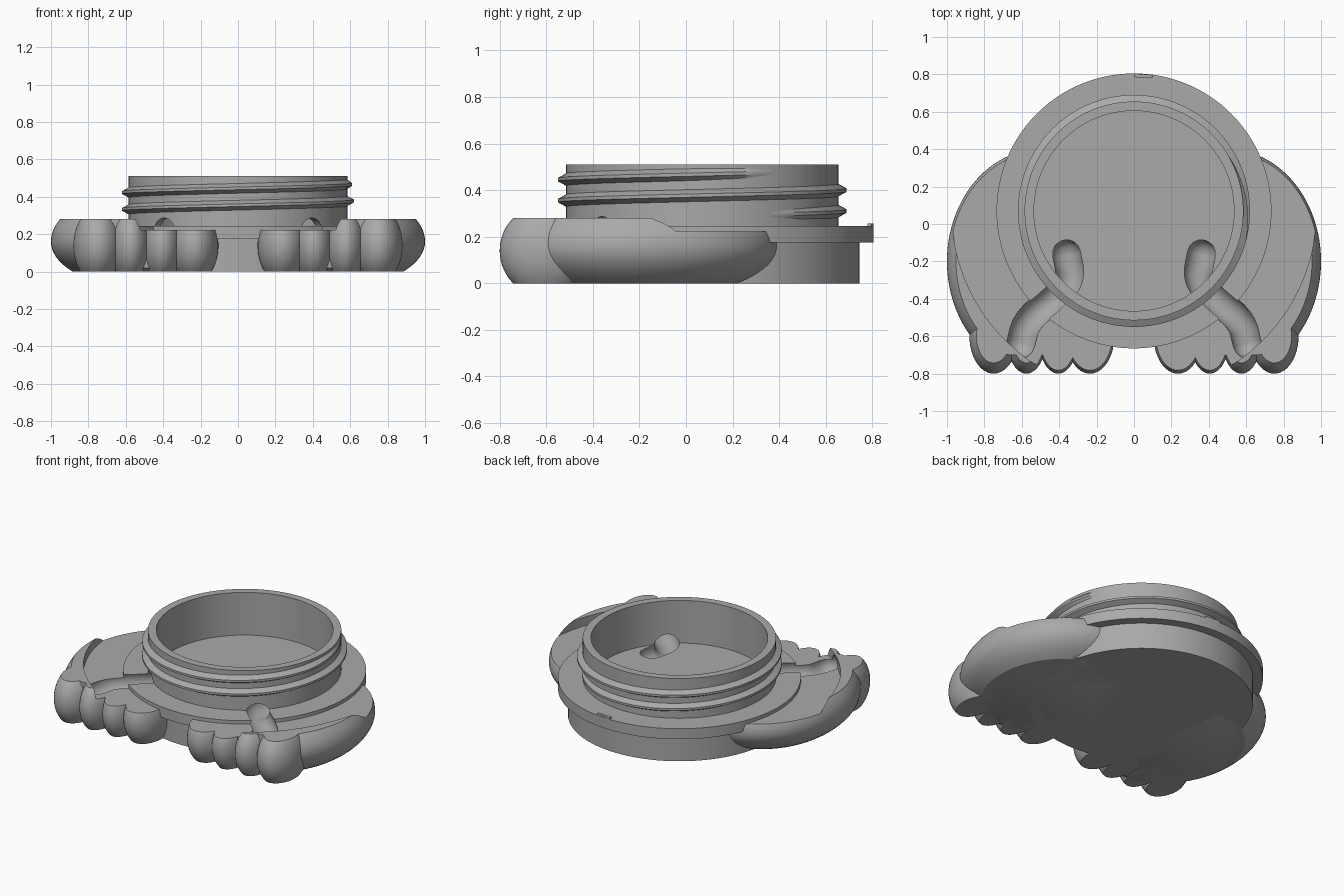
import bpy, bmesh
from math import sin, cos, pi, radians, sqrt
from mathutils import Vector

cube = bpy.data.objects.get("Cube")
if cube:
    bpy.data.objects.remove(cube, do_unlink=True)

CY = 0.07  # y of the round body's axis

grey = bpy.data.materials.new("plain grey")
grey.use_nodes = True
grey.diffuse_color = (0.4, 0.4, 0.4, 1)
grey.node_tree.nodes["Principled BSDF"].inputs["Base Color"].default_value = (0.4, 0.4, 0.4, 1)


def ellipse(cx, cy, rx, ry, z, n=96):
    return [Vector((cx + rx * cos(2 * pi * i / n), cy + ry * sin(2 * pi * i / n), z)) for i in range(n)]


def loft(name, rings, mirror=False):
    """Skin a row of equal rings into a closed solid."""
    bm = bmesh.new()
    loops = [[bm.verts.new((-p.x if mirror else p.x, p.y, p.z)) for p in r] for r in rings]
    n = len(loops[0])
    for a, b in zip(loops, loops[1:]):
        for i in range(n):
            j = (i + 1) % n
            bm.faces.new((a[i], a[j], b[j], b[i]))
    bm.faces.new(loops[0])
    bm.faces.new(loops[-1])
    bmesh.ops.recalc_face_normals(bm, faces=bm.faces)
    mesh = bpy.data.meshes.new(name)
    bm.to_mesh(mesh)
    bm.free()
    mesh.materials.append(grey)
    obj = bpy.data.objects.new(name, mesh)
    bpy.context.collection.objects.link(obj)
    return obj


def activate(obj):
    bpy.ops.object.select_all(action='DESELECT')
    obj.select_set(True)
    bpy.context.view_layer.objects.active = obj


def cut(obj, cutters):
    activate(obj)
    for c in cutters:
        mod = obj.modifiers.new("cut", 'BOOLEAN')
        mod.operation, mod.solver, mod.object = 'DIFFERENCE', 'EXACT', c
        bpy.ops.object.modifier_apply(modifier=mod.name)


def bulge(z, mid, low, high):
    """Rounded side profile: 1 at the widest height, smaller above and below."""
    return sqrt(1 - ((z - mid) / (high if z > mid else low)) ** 2)


def groove_rings(points, r, z):
    """Round-ended tube along a smoothed path."""
    pts = [Vector((x, y, z)) for x, y in points]
    for _ in range(3):
        mid = []
        for a, b in zip(pts, pts[1:]):
            mid += [a.lerp(b, 0.25), a.lerp(b, 0.75)]
        pts = [pts[0]] + mid + [pts[-1]]
    ends = [radians(d) for d in (85, 65, 45, 25)]
    first = (pts[0] - pts[1]).normalized()
    last = (pts[-1] - pts[-2]).normalized()
    path = [(pts[0] + first * r * sin(a), -first, r * cos(a)) for a in ends]
    for i, p in enumerate(pts):
        t = (pts[min(i + 1, len(pts) - 1)] - pts[max(i - 1, 0)]).normalized()
        path.append((p, t, r))
    path += [(pts[-1] + last * r * sin(a), last, r * cos(a)) for a in reversed(ends)]
    rings = []
    for p, t, rad in path:
        side, up = Vector((t.y, -t.x, 0)), Vector((0, 0, 1))
        rings.append([p + side * rad * cos(2 * pi * k / 24) + up * rad * sin(2 * pi * k / 24)
                      for k in range(24)])
    return rings


# Cutters: one groove per side, and the step in the top of the pads
route = [(0.36, -0.16), (0.335, -0.29), (0.42, -0.39), (0.575, -0.515), (0.605, -0.64)]
tube = groove_rings(route, 0.077, 0.21)
grooves = [loft("groove_cutter", tube, m) for m in (False, True)]
step = loft("step_cutter", [ellipse(0, CY, 0.975, 0.975, z, 160) for z in (0.222, 0.4)])

# Round body: base, flange, hollow neck
profile = [(0.675, 0), (0.675, 0.175), (0.735, 0.175), (0.735, 0.245),
           (0.585, 0.245), (0.585, 0.51), (0.535, 0.51), (0.535, 0.225)]
body = loft("body_with_neck", [ellipse(0, CY, r, r, z, 128) for r, z in profile])
cut(body, grooves)
parts = [body]

# Screw thread: two turns, fading in and out
thread = []
TURNS, STEPS = 2, 256
for i in range(STEPS + 1):
    f = i / STEPS
    a = radians(30) + f * TURNS * 2 * pi
    z = 0.295 + 0.09 * TURNS * f
    grow = max(0.02, min(1, f * 16, (1 - f) * 16))
    section = [(0.578, -0.03), (0.585 + 0.035 * grow, -0.007),
               (0.585 + 0.035 * grow, 0.007), (0.578, 0.03)]
    thread.append([Vector((r * cos(a), CY + r * sin(a), z + h)) for r, h in section])
parts.append(loft("screw_thread", thread))

# Side pads with four rounded fingers each
heights = [0.28 * k / 14 for k in range(15)]
fingers = [(0.75, 0.13), (0.575, 0.108), (0.405, 0.108), (0.235, 0.13)]
for mirror, side in ((False, "left"), (True, "right")):
    palm = []
    for z in heights:
        s = bulge(z, 0.16, 0.25, 0.28)
        ring = ellipse(0.5, -0.2, 0.5 * s, 0.6 * s, z, 128)
        for p in ring:
            p.y = max(p.y, -0.7)
        palm.append(ring)
    pad = [loft(side + "_palm", palm, mirror)]
    for k, (x, r) in enumerate(fingers):
        rings = []
        for z in heights:
            s = bulge(z, 0.14, 0.2, 0.2)
            rings.append(ellipse(x, -0.6, r * s, 0.2 * s, z, 48))
        pad.append(loft(f"{side}_finger_{k + 1}", rings, mirror))
    for obj in pad:
        cut(obj, [step, grooves[mirror]])
    parts += pad

# Small alignment tab at the back of the flange
tab = [[Vector((x, y, z)) for x, y in ((0, 0.785), (0.1, 0.78), (0.1, 0.797), (0, 0.805))]
       for z in (0.235, 0.256)]
parts.append(loft("back_tab", tab))

for c in grooves + [step]:
    c.hide_render = True
    c.hide_set(True)
for obj in parts:
    activate(obj)
    bpy.ops.object.shade_smooth_by_angle(angle=radians(30))
